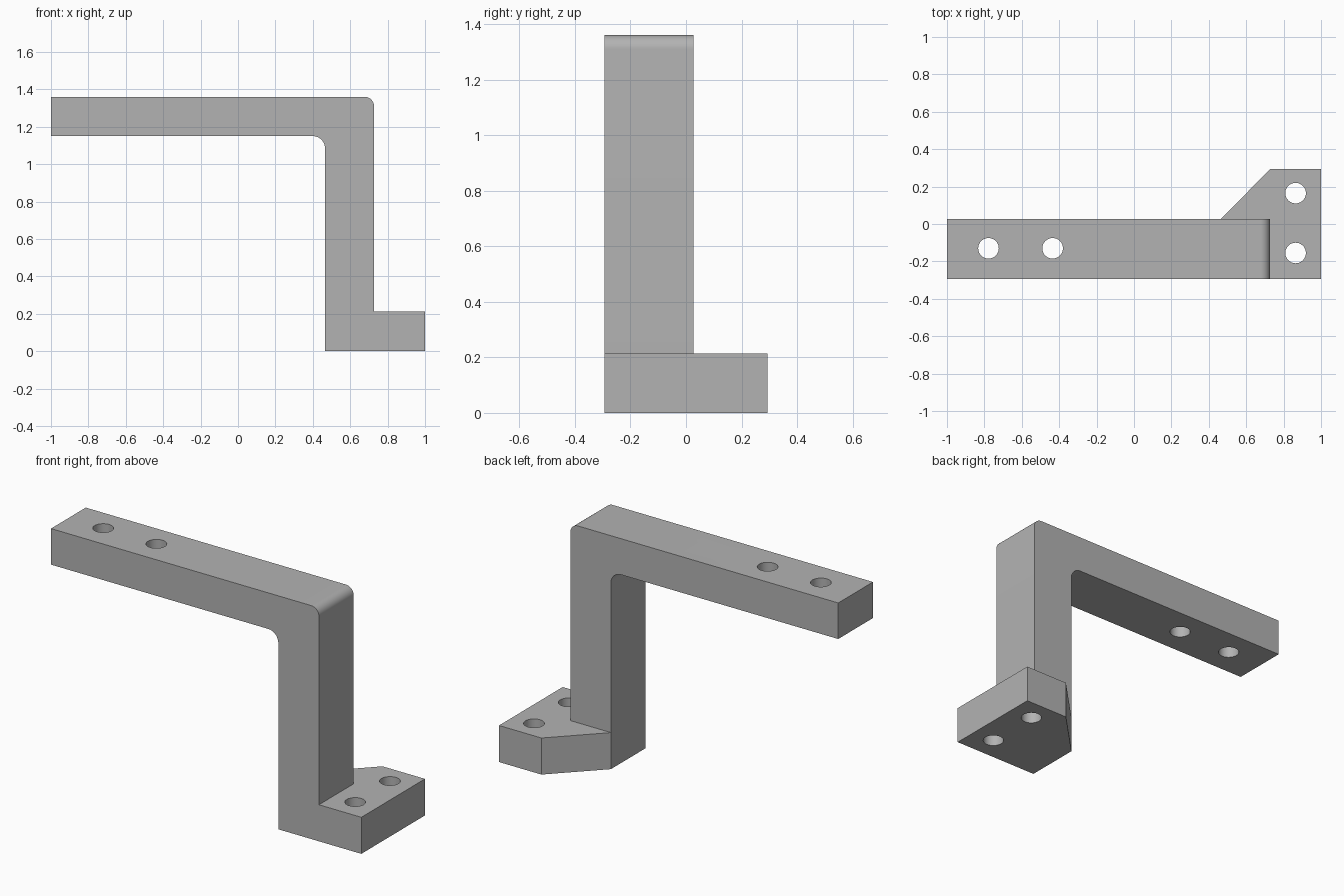
import bpy, bmesh
from math import radians, sin, cos
from mathutils import Vector

if "Cube" in bpy.data.objects:
    bpy.data.objects.remove(bpy.data.objects["Cube"])

FRONT, BACK, ARM_BACK = -0.293, 0.293, 0.027
LEG_IN, LEG_OUT, FOOT_TOP = 0.465, 0.727, 0.213
ARM_LOW, ARM_TOP = 1.15, 1.36

grey = bpy.data.materials.new("plain grey")
grey.use_nodes = True
colour = (0.45, 0.45, 0.45, 1)
grey.diffuse_color = colour
grey.node_tree.nodes["Principled BSDF"].inputs["Base Color"].default_value = colour


def prism(name, outline, depth):
    """Extrude a closed outline along a depth vector."""
    bm = bmesh.new()
    face = bm.faces.new([bm.verts.new(p) for p in outline])
    moved = bmesh.ops.extrude_face_region(bm, geom=[face])["geom"]
    bmesh.ops.translate(bm, vec=depth, verts=[v for v in moved if isinstance(v, bmesh.types.BMVert)])
    bmesh.ops.recalc_face_normals(bm, faces=bm.faces)
    mesh = bpy.data.meshes.new(name)
    bm.to_mesh(mesh)
    bm.free()
    mesh.materials.append(grey)
    ob = bpy.data.objects.new(name, mesh)
    bpy.context.collection.objects.link(ob)
    return ob


def arc(cx, cz, r, start, end, steps=12):
    angles = [radians(start + (end - start) * i / steps) for i in range(steps + 1)]
    return [(cx + r * cos(a), cz + r * sin(a)) for a in angles]


def combine(target, tool, operation):
    mod = target.modifiers.new(tool.name, 'BOOLEAN')
    mod.operation, mod.solver, mod.object = operation, 'EXACT', tool
    bpy.context.view_layer.objects.active = target
    bpy.ops.object.modifier_apply(modifier=mod.name)
    bpy.data.objects.remove(tool)


# Bent bar: arm, leg and front of the foot, with rounded bends
outer, inner = 0.05, 0.065
profile = [(-1, ARM_LOW)]
profile += arc(LEG_IN - inner, ARM_LOW - inner, inner, 90, 0)
profile += [(LEG_IN, 0), (1, 0), (1, FOOT_TOP), (LEG_OUT, FOOT_TOP)]
profile += arc(LEG_OUT - outer, ARM_TOP - outer, outer, 0, 90)
profile += [(-1, ARM_TOP)]
bracket = prism("bracket", [(x, FRONT, z) for x, z in profile], Vector((0, ARM_BACK - FRONT, 0)))

# Back of the foot, with a slanted corner
plan = [(LEG_IN, ARM_BACK), (1, ARM_BACK), (1, BACK), (LEG_OUT, BACK)]
foot = prism("foot_back", [(x, y, 0) for x, y in plan], Vector((0, 0, FOOT_TOP)))
combine(bracket, foot, 'UNION')

# Bolt holes through the arm and the foot
for x, y, z in [(-0.778, -0.13, 1), (-0.435, -0.13, 1), (0.864, -0.155, -0.1), (0.864, 0.165, -0.1)]:
    ring = arc(x, y, 0.055, 0, 360, 40)[:-1]
    cutter = prism("hole_cutter", [(a, b, z) for a, b in ring], Vector((0, 0, 0.5)))
    combine(bracket, cutter, 'DIFFERENCE')

# Smooth the bends and hole walls, keep the edges crisp
bpy.ops.object.select_all(action='DESELECT')
bracket.select_set(True)
bpy.context.view_layer.objects.active = bracket
bpy.ops.object.shade_smooth_by_angle(angle=radians(30))
